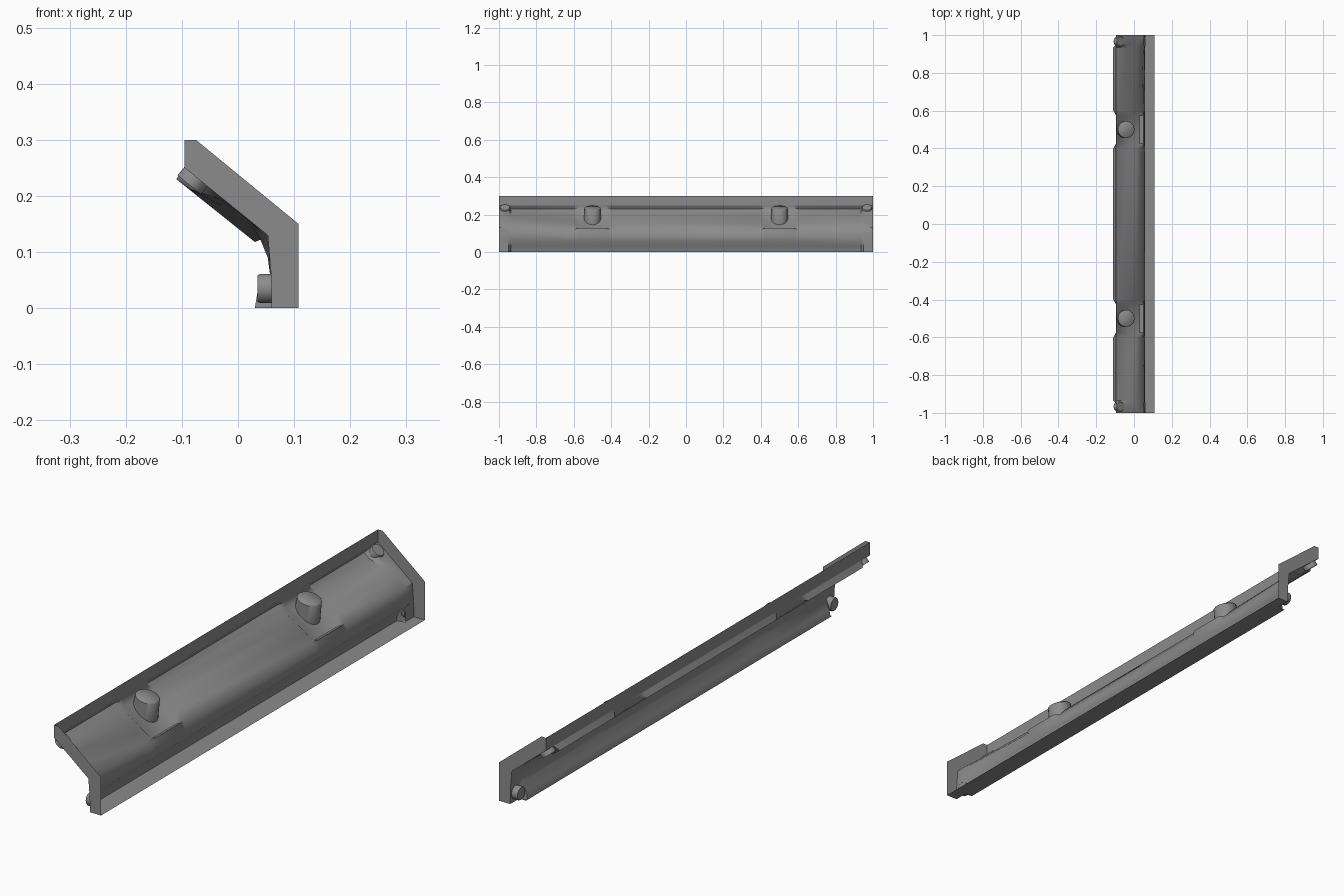
import bpy, bmesh, math
from mathutils import Vector, Matrix

cube = bpy.data.objects.get("Cube")
if cube:
    bpy.data.objects.remove(cube, do_unlink=True)

grey = bpy.data.materials.new("dark_grey_metal")
grey.use_nodes = True
COLOUR = (0.26, 0.26, 0.26, 1)
grey.diffuse_color = COLOUR
grey.node_tree.nodes["Principled BSDF"].inputs["Base Color"].default_value = COLOUR


def finish(name, bm, angle=42):
    """Turn a bmesh into a shaded object."""
    mesh = bpy.data.meshes.new(name)
    bm.to_mesh(mesh)
    bm.free()
    mesh.materials.append(grey)
    ob = bpy.data.objects.new(name, mesh)
    bpy.context.collection.objects.link(ob)
    bpy.ops.object.select_all(action='DESELECT')
    ob.select_set(True)
    bpy.context.view_layer.objects.active = ob
    bpy.ops.object.shade_smooth_by_angle(angle=math.radians(angle))
    return ob


def loft(name, sections):
    """Skin a row of (y, profile) sections."""
    bm = bmesh.new()
    rows = [[bm.verts.new((x, y, z)) for x, z in prof] for y, prof in sections]
    for a, b in zip(rows, rows[1:]):
        for i in range(len(a) - 1):
            bm.faces.new((a[i], a[i + 1], b[i + 1], b[i]))
    return finish(name, bm)


def stub(name, top, normal, radius, depth, on_pocket=False):
    """Round fixture, closed at its top and open below, with a bevelled rim."""
    bm = bmesh.new()
    rings = []
    for r, h in [(radius, -depth), (radius, -0.004), (radius * 0.9, 0)]:
        rings.append([bm.verts.new((r * math.cos(a * math.tau / 24),
                                    r * math.sin(a * math.tau / 24), h))
                      for a in range(24)])
    for a, b in zip(rings, rings[1:]):
        for i in range(24):
            j = (i + 1) % 24
            bm.faces.new((a[i], a[j], b[j], b[i]))
    bm.faces.new(rings[-1])
    turn = Vector(normal).to_track_quat('Z', 'Y').to_matrix().to_4x4()
    bm.transform(Matrix.Translation(top) @ turn)
    if on_pocket:
        # Trim the foot of the stub along the sloping pocket floor
        for v in rings[0]:
            v.co.z = .118 + .8 * (.03 - v.co.x)
    return finish(name, bm)


# Curved cove skin: rounded between the fixtures, tighter at the ends,
# with a sunken pocket around each fixture
foot = [(.057, .06), (.035, .03), (.03, 0)]
lip = [(-.095, .25), (-.11, .23), (-.085, .212)]
cove = lip + [(-.03, .183), (.015, .152), (.04, .122), (.053, .09)] + foot
tight = lip + [(-.03, .193), (.015, .16), (.05, .126), (.055, .1)] + foot
pocket = [(-.095, .25), (-.095, .235), (-.09, .214), (-.03, .166),
          (.03, .118), (.051, .128), (.055, .1)] + foot
bare = [(-.095, .25), (-.093, .248), (-.075, .234), (-.03, .198), (.015, .162),
        (.053, .13), (.056, .1), (.059, .06), (.06, .03), (.06, 0)]
half = [(.4, cove), (.425, pocket), (.575, pocket), (.6, cove),
        (.935, tight), (.95, bare), (1, bare)]
loft("cove_skin", [(-y, p) for y, p in reversed(half)] + half)

# Flat base strip and upper rim
loft("base_strip", [(y, [(.03, 0), (.108, 0)]) for y in (-.945, .945)])
loft("upper_rim", [(y, [(-.095, .3), (-.095, .25)]) for y in (-1, 1)])

# Bent end plates, base tabs, fixtures and end bolts
outline = [(-.095, .25), (-.095, .3), (-.075, .3), (.108, .15),
           (.108, 0), (.06, 0), (.059, .06), (.053, .13)]
for y, side in ((-1, "front"), (1, "back")):
    bm = bmesh.new()
    bm.faces.new([bm.verts.new((x, y, z)) for x, z in outline])
    finish(side + "_end_plate", bm)
    loft(side + "_base_tab", [(y * k, [(.06, 0), (.108, 0)]) for k in (.945, 1)])
    stub(side + "_fixture", (-.04, y * .5, .237), (.27, 0, .96), .045, .03, True)
    stub(side + "_upper_bolt", (-.071, y * .967, .239), (.63, 0, .77), .027, .025)
    stub(side + "_lower_bolt", (.035, y * .967, .035), (-1, 0, 0), .026, .025)
